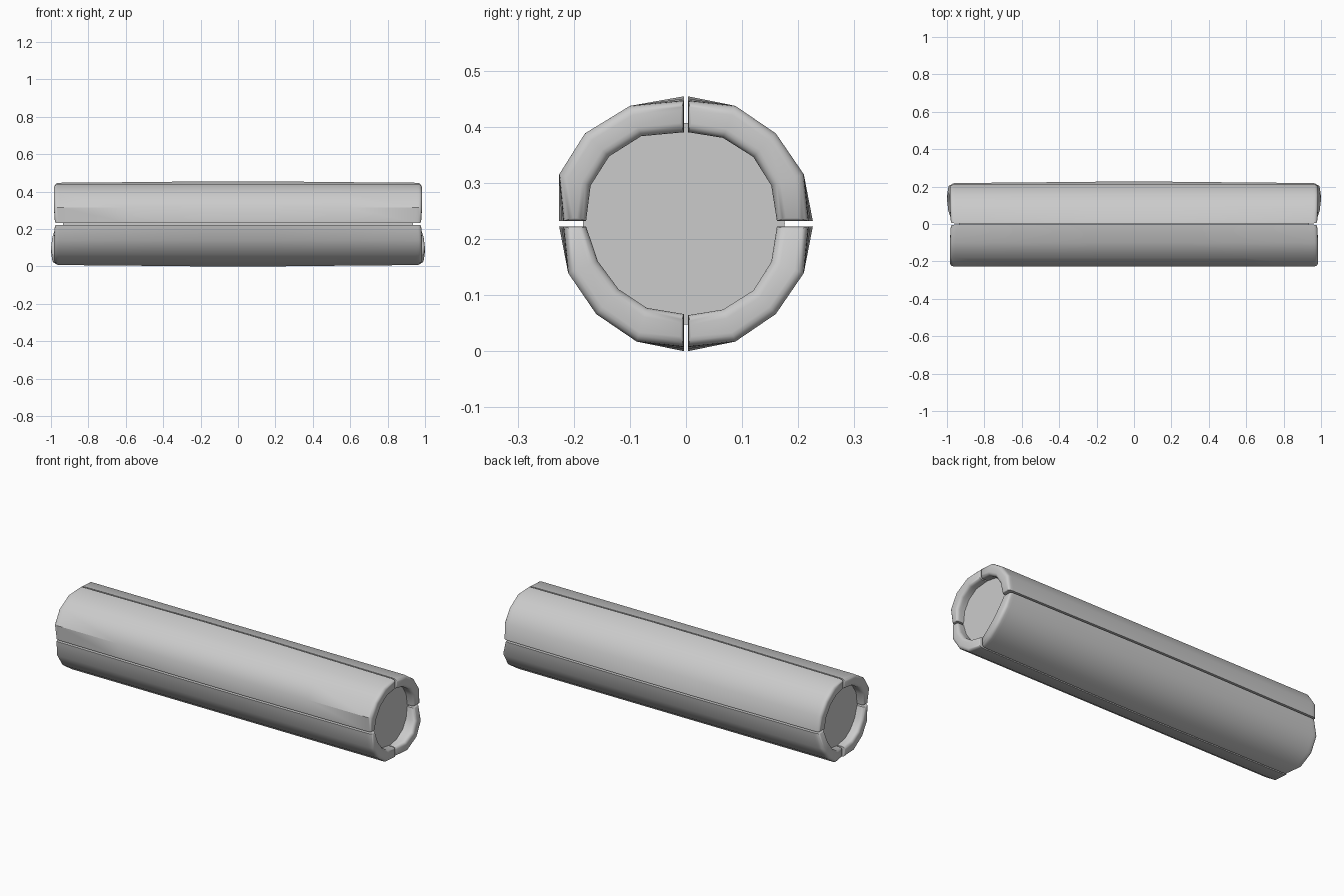
import bpy, bmesh, math
from mathutils import Vector

if "Cube" in bpy.data.objects:
    bpy.data.objects.remove(bpy.data.objects["Cube"])

CZ = 0.227


def smooth(ob, deg):
    bpy.ops.object.select_all(action='DESELECT')
    ob.select_set(True)
    bpy.context.view_layer.objects.active = ob
    bpy.ops.object.shade_smooth_by_angle(angle=math.radians(deg))


def finish(bm, name, deg):
    bmesh.ops.recalc_face_normals(bm, faces=bm.faces)
    me = bpy.data.meshes.new(name)
    bm.to_mesh(me)
    bm.free()
    ob = bpy.data.objects.new(name, me)
    bpy.context.collection.objects.link(ob)
    smooth(ob, deg)


def shell_section(outer, inner, inset, drop):
    """Closed quarter-ring loop, shrunk by inset; outer seam corners sink by drop."""
    n = len(outer)
    res = [[], []]
    for side, (pts, other) in enumerate(((outer, inner), (inner, outer))):
        for i in range(n):
            p = pts[i]
            seam = i in (0, n - 1)
            q = p + (other[i] - p).normalized() * (inset + (drop if seam and side == 0 else 0))
            if seam:
                q += (pts[1 if i == 0 else n - 2] - p).normalized() * inset * 0.3
            res[side].append(q)
    return res[0] + res[1][::-1]


def shell(name, outer, inner, sy, sz, end=0.985, sag=0.006):
    outer = [Vector((y * sy, z * sz)) for y, z in outer]
    inner = [Vector((y * sy, z * sz)) for y, z in inner]
    curve = [0, 0.75, 1, 0.75, 0]
    curve = curve + curve[::-1]
    r = 0.017
    # half stations: (fraction of length, distance from end, inset, corner drop)
    half = [(0.2, 0, 0, 0.0), (0.6, 0, 0, 0.004), (1, 0.03, 0, 0.007)]
    for k in range(5):
        a = math.radians(22.5 * k)
        half.append((1, r * (1 - math.sin(a)), r * (1 - math.cos(a)), 0.008))
    stations = [(-1,) + s for s in half[::-1]] + [(1,) + s for s in half]
    bm = bmesh.new()
    rings = []
    for sgn, f, back, inset, drop in stations:
        ring = []
        for p, c in zip(shell_section(outer, inner, inset, drop), curve):
            x = sgn * (f * (end - sag * (1 - c)) - back)
            ring.append(bm.verts.new((x, p.x, p.y + CZ)))
        rings.append(ring)
    m = len(rings[0])
    for a, b in zip(rings, rings[1:]):
        for i in range(m):
            j = (i + 1) % m
            bm.faces.new((a[i], a[j], b[j], b[i]))
    for ring in (rings[0], rings[-1]):
        for i in range(4):
            bm.faces.new((ring[i], ring[i + 1], ring[m - 2 - i], ring[m - 1 - i]))
    finish(bm, name, 35)


# Quarter-ring profiles (y, z above the axis), from the top seam round to the side seam
outer = [(0.004, 0.227), (0.088, 0.21), (0.16, 0.161), (0.21, 0.088), (0.226, 0.005)]
inner = [(0.004, 0.163), (0.066, 0.153), (0.12, 0.119), (0.152, 0.068), (0.162, 0.005)]
inner_low = [(0.004, 0.161), (0.07, 0.15), (0.12, 0.117), (0.157, 0.067), (0.178, 0.005)]
outer_wide = [(0.004, 0.227), (0.1, 0.21), (0.18, 0.161), (0.226, 0.088), (0.226, 0.005)]
inner_wide = [(0.004, 0.163), (0.08, 0.156), (0.137, 0.12), (0.17, 0.068), (0.178, 0.005)]

# Four outer shell quarters
shell("shell_back_top", outer, inner, 1, 1)
shell("shell_front_top", outer_wide, inner_wide, -1, 1)
shell("shell_front_bottom", outer, inner_low, -1, -1)
shell("shell_back_bottom", outer, inner, 1, -1, end=1.0, sag=0.028)

# Solid inner core, recessed at both ends
bpy.ops.mesh.primitive_cylinder_add(vertices=32, radius=0.18, depth=1.87,
                                    location=(0, -0.004, CZ),
                                    rotation=(0, math.pi / 2, 0))
core = bpy.context.object
core.name = "inner_core"
smooth(core, 35)
